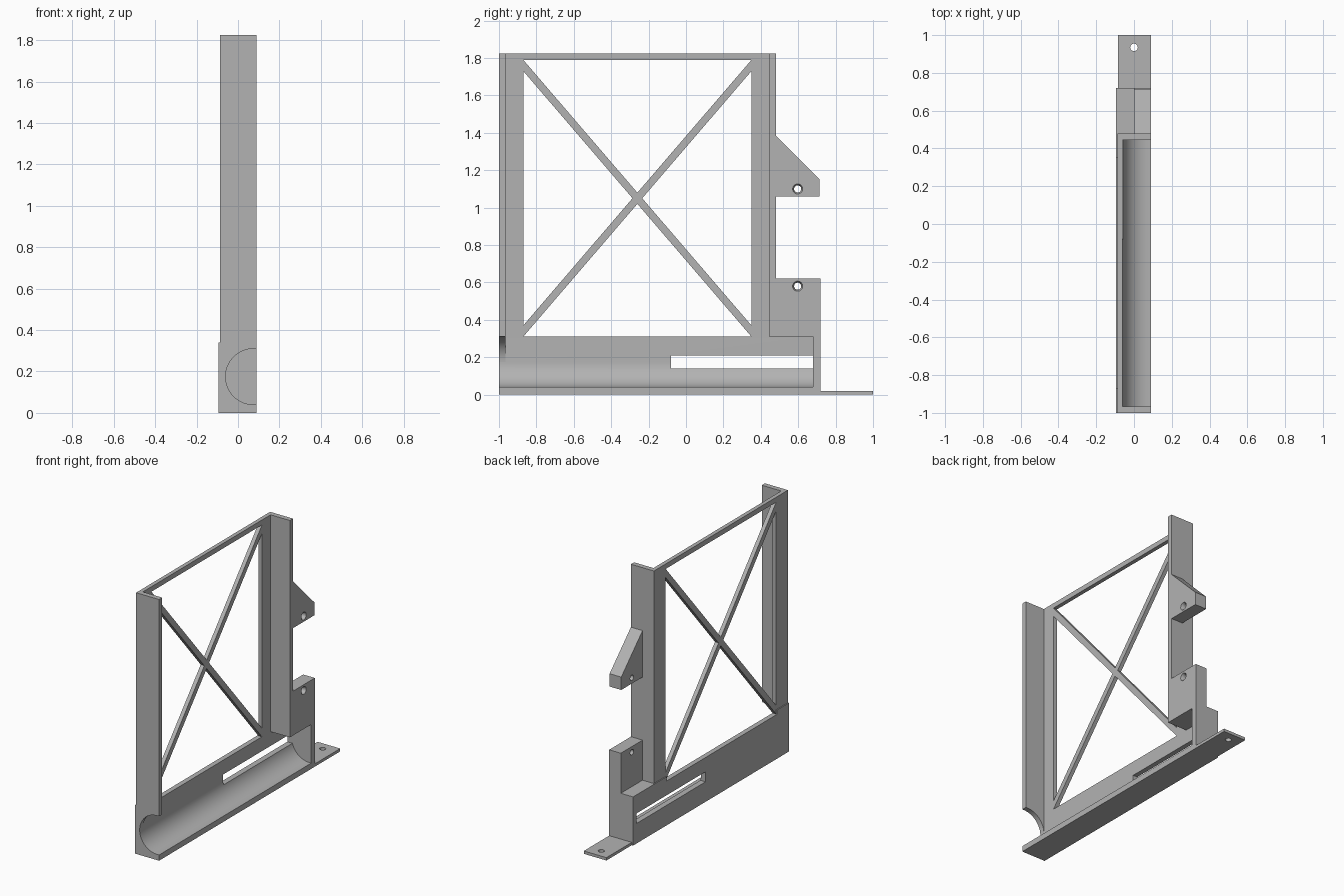
import bpy, bmesh, math
from mathutils import Vector, Matrix

cube = bpy.data.objects.get("Cube")
if cube:
    bpy.data.objects.remove(cube, do_unlink=True)

grey = bpy.data.materials.new("plain grey")
grey.use_nodes = True
COLOUR = (0.45, 0.45, 0.45, 1)
grey.diffuse_color = COLOUR
grey.node_tree.nodes["Principled BSDF"].inputs["Base Color"].default_value = COLOUR

OUT, MID, IN, RIM = -0.095, -0.088, -0.06, 0.09   # x layers of the plate
TOP, LEDGE, STEP = 1.825, 0.31, 0.34              # main heights
BACK, END = 0.48, 0.72                            # rear wall and end block


def finish(name, bm):
    bmesh.ops.recalc_face_normals(bm, faces=bm.faces)
    mesh = bpy.data.meshes.new(name)
    bm.to_mesh(mesh)
    bm.free()
    mesh.materials.append(grey)
    ob = bpy.data.objects.new(name, mesh)
    bpy.context.collection.objects.link(ob)
    return ob


def prism(name, axis, pts, lo, hi):
    """Extrude a profile: (y, z) points along x, or (x, z) points along y."""
    bm = bmesh.new()
    place = (lambda p: (lo, *p)) if axis == "x" else (lambda p: (p[0], lo, p[1]))
    face = bm.faces.new([bm.verts.new(place(p)) for p in pts])
    new = bmesh.ops.extrude_face_region(bm, geom=[face])["geom"]
    step = Vector((hi - lo, 0, 0)) if axis == "x" else Vector((0, hi - lo, 0))
    bmesh.ops.translate(bm, vec=step, verts=[v for v in new if isinstance(v, bmesh.types.BMVert)])
    return finish(name, bm)


def box(name, x, y, z):
    return prism(name, "x", [(y[0], z[0]), (y[1], z[0]), (y[1], z[1]), (y[0], z[1])], *x)


def rod(name, centre, axis, r1, r2, depth):
    bm = bmesh.new()
    turn = Matrix.Rotation(math.pi / 2, 4, "Y") if axis == "x" else Matrix()
    bmesh.ops.create_cone(bm, cap_ends=True, segments=32, radius1=r1, radius2=r2,
                          depth=depth, matrix=Matrix.Translation(centre) @ turn)
    return finish(name, bm)


def cut(ob, *cutters):
    for c in cutters:
        c.hide_render = True
        mod = ob.modifiers.new("cut", "BOOLEAN")
        mod.operation, mod.solver, mod.object = "DIFFERENCE", "EXACT", c
        bpy.context.view_layer.objects.active = ob
        bpy.ops.object.modifier_apply(modifier=mod.name)
        bpy.data.objects.remove(c, do_unlink=True)


def smooth(ob):
    bpy.ops.object.select_all(action="DESELECT")
    ob.select_set(True)
    bpy.context.view_layer.objects.active = ob
    bpy.ops.object.shade_smooth_by_angle(angle=math.radians(25))


def arc(start, end, n=16):
    angles = [math.radians(start + (end - start) * i / n) for i in range(n + 1)]
    return [(0.075 + 0.135 * math.cos(a), 0.175 + 0.135 * math.sin(a)) for a in angles]


# Trough along the bottom, with a long slot through its side
trough = prism("trough", "y", [(OUT, 0), (RIM, 0), (RIM, 0.04)] + arc(270, 180)
               + [(IN, LEDGE), (OUT, LEDGE)], -1, 0.68)
cut(trough, box("slot_cutter", (-0.2, 0.05), (-0.08, 0.8), (0.14, 0.21)))
smooth(trough)

# Front wall, rounded underneath to follow the trough
smooth(prism("front_wall", "y", arc(180, 90) + [(RIM, LEDGE), (RIM, TOP), (IN, TOP)], -1, -0.965))

# Rear wall
box("rear_wall", (IN, RIM), (0.445, BACK), (LEDGE, TOP))

# Side frame with four triangular openings that leave crossed braces
frame = box("braced_frame", (MID, IN), (-1, BACK), (LEDGE, TOP))
mid_y, half = -0.26, 0.61
cutters = [
    prism("top_cutter", "x", [(mid_y - half, 1.79), (mid_y + half, 1.79), (mid_y, 1.08)], -0.2, 0.1),
    prism("bottom_cutter", "x", [(mid_y - half, LEDGE), (mid_y - half, 0.29), (mid_y + half, 0.29),
                                 (mid_y + half, LEDGE), (mid_y, 1.02)], -0.2, 0.1)]
for s in (-1, 1):
    cutters.append(prism("side_cutter", "x", [(mid_y + s * half, 0.37), (mid_y + s * half, 1.73),
                                              (mid_y + s * 0.026, 1.05)], -0.2, 0.1))
cut(frame, *cutters)

# Thickened feet on the outside of the two posts
box("front_post_foot", (OUT, MID), (-1, mid_y - half), (LEDGE, STEP))
box("rear_post_foot", (OUT, MID), (mid_y + half, BACK), (LEDGE, STEP))


# Stepped end block, low on the outside and tall on the inside
def end_profile(z):
    return [(BACK, LEDGE), (0.68, LEDGE), (0.68, 0), (END, 0), (END, z), (BACK, z)]


prism("end_block_low", "x", end_profile(STEP), OUT, 0)
tall = prism("end_block_tall", "x", end_profile(0.62), 0, RIM)

# Wedge bracket on the rear wall
wedge = prism("wedge_bracket", "x", [(BACK, 1.06), (0.715, 1.06), (0.715, 1.15), (BACK, 1.385)], 0, RIM)

# Countersunk screw holes
for ob, z in ((tall, 0.58), (wedge, 1.1)):
    cut(ob, rod("hole_cutter", (0.045, 0.597, z), "x", 0.019, 0.019, 0.3),
        rod("sink_cutter", (0.09, 0.597, z), "x", 0.019, 0.035, 0.04))
    smooth(ob)

# Mounting tab with a hole
tab = box("mounting_tab", (-0.085, RIM), (END, 1), (0, 0.02))
cut(tab, rod("tab_hole_cutter", (0, 0.935, 0.01), "z", 0.02, 0.02, 0.2))
smooth(tab)
